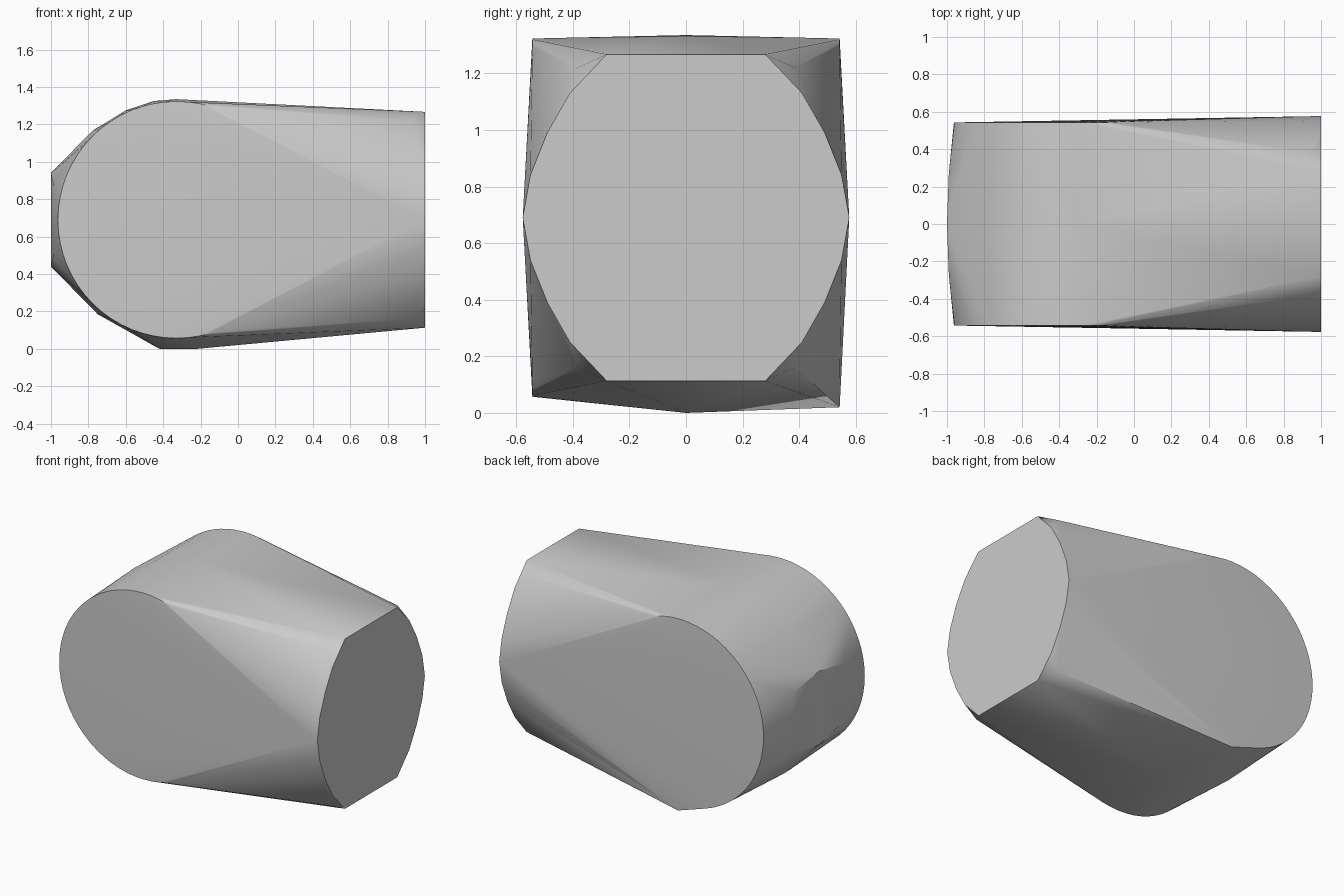
import bpy, bmesh, math

cube = bpy.data.objects.get("Cube")
if cube:
    bpy.data.objects.remove(cube, do_unlink=True)

grey = bpy.data.materials.new("plain grey")
grey.use_nodes = True
colour = (0.6, 0.6, 0.6, 1)
grey.diffuse_color = colour
grey.node_tree.nodes["Principled BSDF"].inputs["Base Color"].default_value = colour

MID_Z = 0.69
points = []

# Flat round sides, one at each end of the barrel
RADIUS, SIDE_Y, CENTRE_X = 0.633, 0.543, -0.33
for side in (-1, 1):
    for i in range(64):
        a = 2 * math.pi * i / 64
        points.append((CENTRE_X + RADIUS * math.cos(a), side * SIDE_Y,
                       MID_Z + RADIUS * math.sin(a)))
points.append((-0.32, SIDE_Y, 0.02))  # low corner on the back side

# Flat end cap, mirrored across and up-down
cap_quarter = [(0.28, 0.577), (0.41, 0.44), (0.49, 0.3), (0.55, 0.15), (0.577, 0)]
for sy in (-1, 1):
    for sz in (-1, 1):
        for y, h in cap_quarter:
            points.append((1, sy * y, MID_Z + sz * h))
        points.append((0.93, sy * 0.385, MID_Z + sz * 0.53))  # shoulder by the cap
        points.append((-0.99, sy * 0.27, MID_Z + sz * 0.2))   # bulge of the blunt nose

# Slightly fuller middle section
middle = [(-1, 0.44), (-1, 0.94), (-0.78, 1.165), (-0.6, 1.275), (-0.45, 1.325),
          (-0.33, 1.335), (-0.75, 0.185), (-0.42, 0), (-0.22, 0)]
points += [(x, 0, z) for x, z in middle]

# Wrap everything in one convex skin
bm = bmesh.new()
for p in points:
    bm.verts.new(p)
bmesh.ops.remove_doubles(bm, verts=bm.verts, dist=0.0005)
hull = bmesh.ops.convex_hull(bm, input=bm.verts)
loose = [v for v in bm.verts if not v.link_faces]
bmesh.ops.delete(bm, geom=loose, context='VERTS')
bmesh.ops.dissolve_limit(bm, angle_limit=math.radians(0.3), verts=bm.verts, edges=bm.edges)
bmesh.ops.recalc_face_normals(bm, faces=bm.faces)
mesh = bpy.data.meshes.new("rounded_block")
bm.to_mesh(mesh)
bm.free()
mesh.materials.append(grey)

block = bpy.data.objects.new("rounded_block", mesh)
bpy.context.collection.objects.link(block)
bpy.context.view_layer.objects.active = block
block.select_set(True)
bpy.ops.object.shade_smooth_by_angle(angle=math.radians(30))
